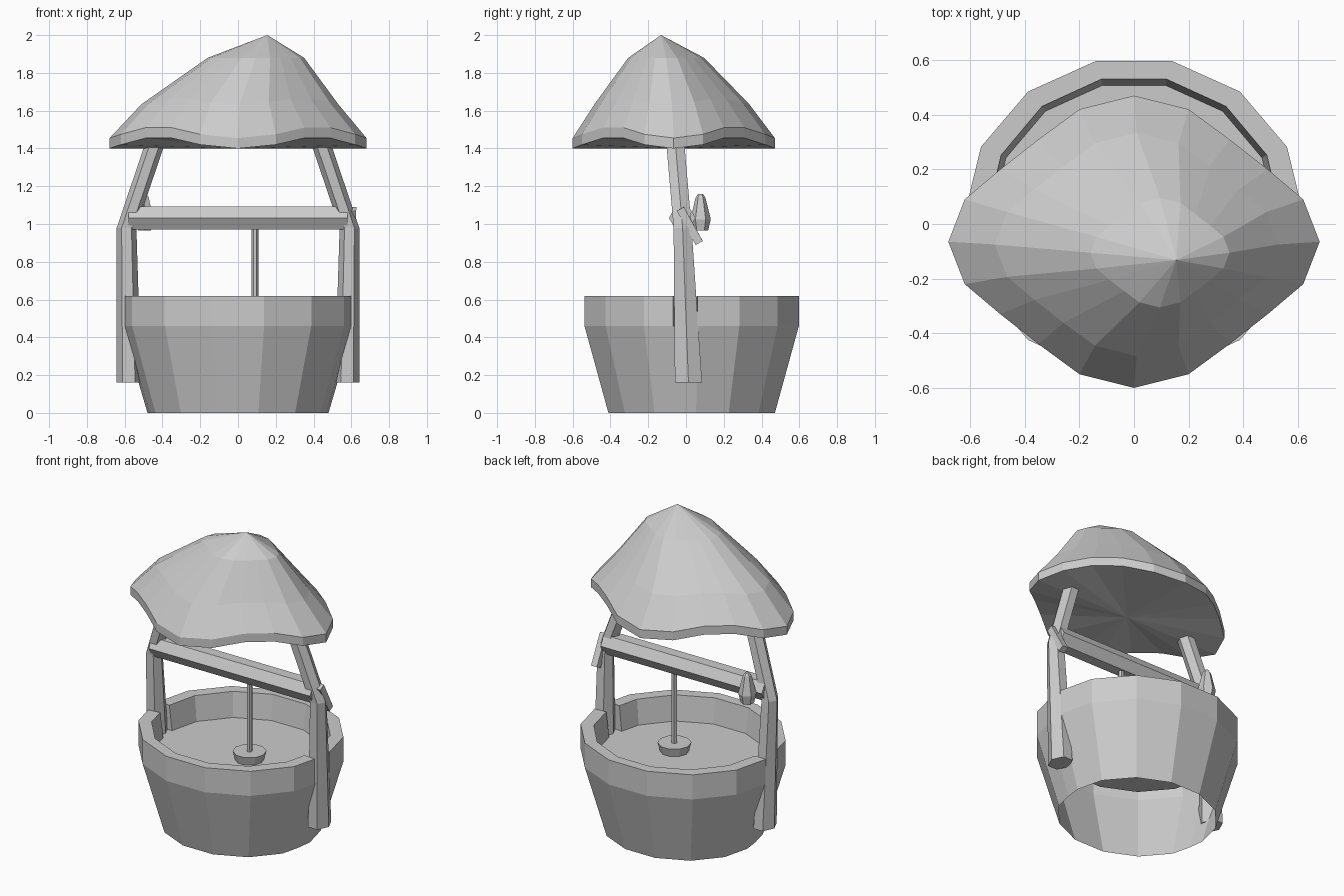
import bpy, bmesh, math
from mathutils import Vector

cube = bpy.data.objects.get("Cube")
if cube:
    bpy.data.objects.remove(cube)

# One plain grey for everything
grey = bpy.data.materials.new("plain grey")
grey.use_nodes = True
grey.diffuse_color = (0.6, 0.6, 0.6, 1)
grey.node_tree.nodes["Principled BSDF"].inputs["Base Color"].default_value = (0.6, 0.6, 0.6, 1)


def finish(name, bm):
    bmesh.ops.recalc_face_normals(bm, faces=bm.faces)
    mesh = bpy.data.meshes.new(name)
    bm.to_mesh(mesh)
    bm.free()
    mesh.materials.append(grey)
    obj = bpy.data.objects.new(name, mesh)
    bpy.context.collection.objects.link(obj)
    return obj


def add_rings(bm, rings):
    return [[bm.verts.new(p) for p in ring] for ring in rings]


def bridge(bm, low, high, skip=()):
    n = len(low)
    for i in range(n):
        if i not in skip:
            j = (i + 1) % n
            bm.faces.new((low[i], low[j], high[j], high[i]))


def loft(name, rings):
    """Closed solid through a stack of rings."""
    bm = bmesh.new()
    loops = add_rings(bm, rings)
    for low, high in zip(loops, loops[1:]):
        bridge(bm, low, high)
    bm.faces.new(loops[0])
    bm.faces.new(loops[-1])
    return finish(name, bm)


def flat_ring(x, y, z, rx, ry, sides=6, turn=0.0):
    return [(x + rx * math.cos(math.tau * (i + turn) / sides),
             y + ry * math.sin(math.tau * (i + turn) / sides), z) for i in range(sides)]


def rod(name, start, end, radius, sides, turn=0.0):
    """Straight prism between two points."""
    start, end = Vector(start), Vector(end)
    axis = (end - start).normalized()
    u = axis.cross(Vector((0, 1, 0))).normalized()
    v = axis.cross(u)

    def ring(c):
        angles = [math.tau * (i + turn) / sides for i in range(sides)]
        return [c + radius * (u * math.cos(a) + v * math.sin(a)) for a in angles]
    return loft(name, [ring(start), ring(end)])


# Tub: fourteen-sided open shell with a notch in the rim for each post
SIDES, TUB_Y = 14, 0.03
steps = [0.12, 1, 2, 3, 4, 5, 6, 6.88, 7.39, 8, 9, 10, 11, 12, 13, 13.61]
gaps = (7, 15)


def tub_ring(rx, ry, z):
    corners = [Vector(p) for p in flat_ring(0, TUB_Y, z, rx, ry, SIDES)]
    return [corners[int(s)].lerp(corners[(int(s) + 1) % SIDES], s % 1) for s in steps]


bm = bmesh.new()
foot, outer_low, outer_top, inner_top, inner_low = add_rings(bm, [
    tub_ring(0.485, 0.452, 0), tub_ring(0.622, 0.582, 0.46), tub_ring(0.622, 0.582, 0.62),
    tub_ring(0.54, 0.513, 0.62), tub_ring(0.52, 0.49, 0.46)])
bridge(bm, foot, outer_low)
bridge(bm, outer_low, outer_top, gaps)
bridge(bm, outer_top, inner_top, gaps)
bridge(bm, inner_top, inner_low, gaps)
for g in gaps:
    h = (g + 1) % len(steps)
    bm.faces.new((outer_low[g], outer_low[h], inner_low[h], inner_low[g]))
    for k in (g, h):
        bm.faces.new((outer_low[k], outer_top[k], inner_top[k], inner_low[k]))
bm.faces.new(inner_low)
finish("tub", bm)

# Roof: wavy twenty-sided rim, leaning dome above, shallow fan below
quarter = [(0.68, 0, 1.40), (0.62, 0.155, 1.42), (0.49, 0.265, 1.455),
           (0.35, 0.375, 1.455), (0.2, 0.485, 1.42), (0, 0.535, 1.40)]
half = quarter + [(-x, y, z) for x, y, z in quarter[-2::-1]]
rim = half + [(x, -y, z) for x, y, z in half[-2:0:-1]]


def roof_ring(cx, cy, scale, lift, wave):
    return [(cx + x * scale, cy + y * scale, 1.40 + lift + (z - 1.40) * wave) for x, y, z in rim]


bm = bmesh.new()
loops = add_rings(bm, [roof_ring(0, -0.065, 1, 0, 1), roof_ring(0, -0.065, 1, 0.055, 1),
                       roof_ring(0.01, -0.075, 0.765, 0.235, 0.5),
                       roof_ring(0.095, -0.105, 0.375, 0.48, 0)])
for low, high in zip(loops, loops[1:]):
    bridge(bm, low, high)
for loop, tip in ((loops[0], (0, -0.065, 1.40)), (loops[-1], (0.155, -0.132, 2.0))):
    centre = bm.verts.new(tip)
    for a, b in zip(loop, loop[1:] + loop[:1]):
        bm.faces.new((a, b, centre))
finish("roof", bm)

# Posts: bent hexagonal timbers, one on each side
for side, name in ((1, "left_post"), (-1, "right_post")):
    loft(name, [flat_ring(side * 0.578, 0.013, 0.16, 0.066, 0.083),
                flat_ring(side * 0.59, -0.018, 0.98, 0.052, 0.055),
                flat_ring(side * 0.445, -0.055, 1.41, 0.052, 0.055),
                flat_ring(side * 0.425, -0.06, 1.47, 0.052, 0.055)])

# Crossbeam, rope and bucket
rod("crossbeam", (-0.58, -0.02, 1.032), (0.58, -0.02, 1.032), 0.07, 6, 0.5)
rod("rope", (0.09, -0.01, 0.48), (0.09, -0.01, 1.0), 0.018, 6)
loft("bucket", [flat_ring(0.09, -0.01, 0.44, 0.08, 0.08, 10),
                flat_ring(0.09, -0.01, 0.515, 0.1, 0.1, 10)])

# Crank stick on one post, tapered weight hanging behind the beam at the other
rod("crank_stick", (0.605, -0.03, 1.08), (0.6, 0.07, 0.9), 0.03, 4, 0.5)
loft("hanging_weight", [flat_ring(-0.495, 0.077, z, r, r, 6, 0.5) for z, r in
                        ((0.965, 0.04), (1.025, 0.054), (1.14, 0.026), (1.16, 0.012))])
